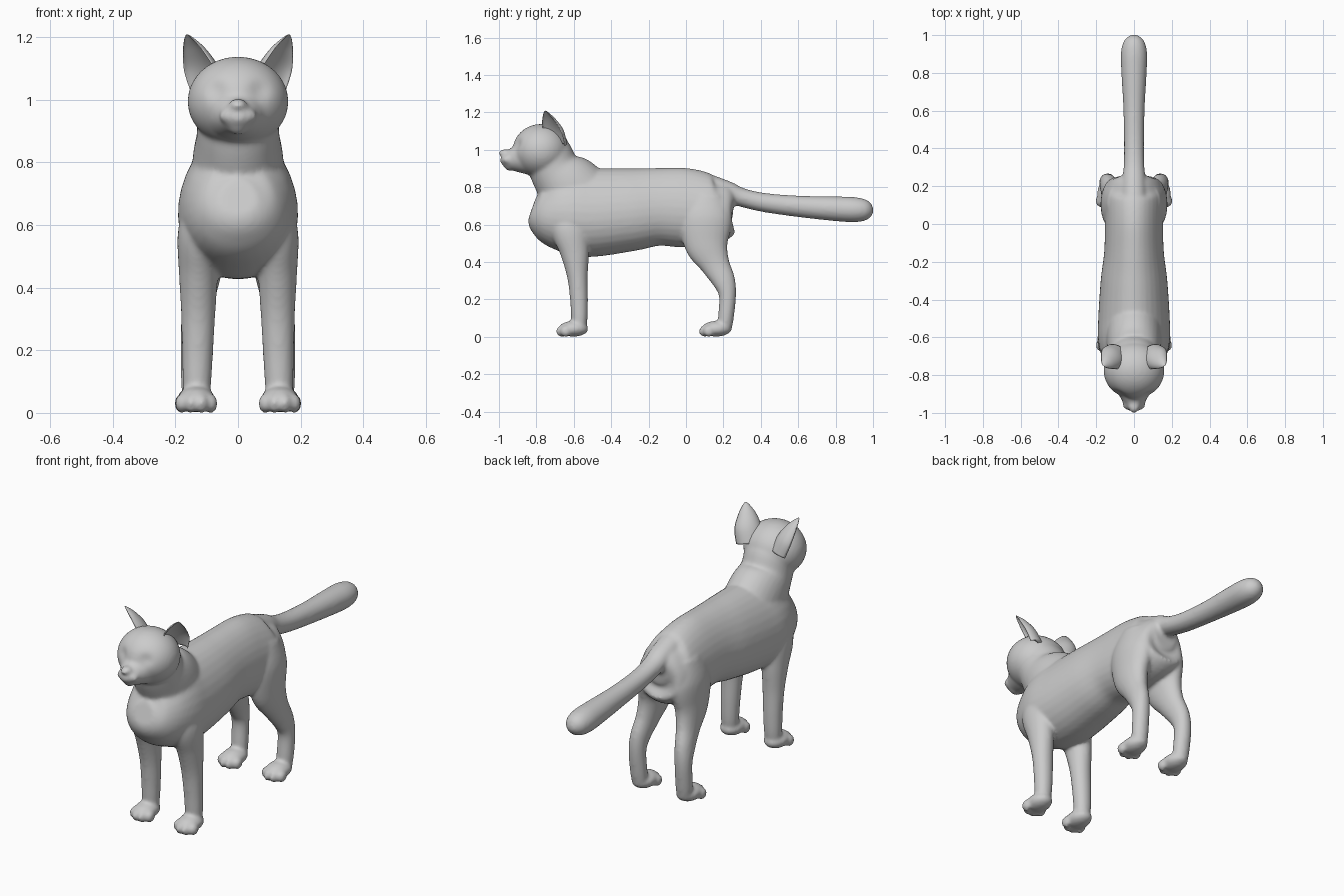
import bpy, bmesh
from math import sin, cos, pi, exp
from mathutils import Vector, Matrix

if "Cube" in bpy.data.objects:
    bpy.data.objects.remove(bpy.data.objects["Cube"])

N = 32  # points around each cross-section


def spline(rows, steps=6):
    """Smoothly interpolate rows of numbers (Catmull-Rom)."""
    out = []
    for i in range(len(rows) - 1):
        a, b = rows[max(i - 1, 0)], rows[i]
        c, d = rows[i + 1], rows[min(i + 2, len(rows) - 1)]
        for k in range(steps):
            t = k / steps
            out.append([0.5 * (2 * q + (r - p) * t + (2 * p - 5 * q + 4 * r - s) * t * t
                               + (3 * q - p - 3 * r + s) * t ** 3)
                        for p, q, r, s in zip(a, b, c, d)])
    return out + [list(rows[-1])]


def tube(bm, rows, side=(1, 0, 0), egg=0.0, cup=False):
    """Loft ellipses along a path; rows are x, y, z, half width, half depth."""
    rows = spline(rows)
    side = Vector(side).normalized()
    pts = [Vector(r[:3]) for r in rows]
    rings = []
    for i, r in enumerate(rows):
        tan = pts[min(i + 1, len(pts) - 1)] - pts[max(i - 1, 0)]
        up = side.cross(tan).normalized()
        ring = []
        for k in range(N):
            a = 2 * pi * k / N
            h = sin(a)
            w = cos(a) * (1 + egg * h)
            if cup and h > 0:      # fold the open half inward
                h *= -0.6
            ring.append(bm.verts.new(pts[i] + side * w * r[3] + up * h * r[4]))
        rings.append(ring)
    faces = [bm.faces.new(rings[0]), bm.faces.new(rings[-1][::-1])]
    for a, b in zip(rings, rings[1:]):
        for k in range(N):
            n = (k + 1) % N
            faces.append(bm.faces.new((a[k], b[k], b[n], a[n])))
    bmesh.ops.recalc_face_normals(bm, faces=faces)


def ball(bm, center, size):
    m = Matrix.Translation(center) @ Matrix.Diagonal((*size, 1))
    return bmesh.ops.create_uvsphere(bm, u_segments=48, v_segments=32, radius=1, matrix=m)["verts"]


def finish(bm, name):
    me = bpy.data.meshes.new(name)
    bm.to_mesh(me)
    bm.free()
    me.polygons.foreach_set("use_smooth", [True] * len(me.polygons))
    ob = bpy.data.objects.new(name, me)
    bpy.context.collection.objects.link(ob)
    return ob


bm = bmesh.new()

# torso, rump to chest
tube(bm, [(0, *r) for r in [
    (.255, .70, .06, .07), (.23, .70, .12, .13), (.15, .68, .153, .185),
    (0, .69, .153, .212), (-.15, .695, .157, .208), (-.3, .68, .175, .222),
    (-.5, .665, .188, .237), (-.62, .67, .188, .235), (-.72, .67, .163, .19),
    (-.79, .68, .12, .13), (-.822, .69, .06, .06)]], egg=.13)

# neck
tube(bm, [(0, -.54, .70, .15, .20), (0, -.63, .81, .145, .178),
          (0, -.70, .89, .132, .138), (0, -.735, .98, .13, .125),
          (0, -.76, 1.04, .11, .10)])

# head with shallow eye sockets
for v in ball(bm, (0, -.775, .995), (.161, .152, .143)):
    if v.co.y < -.78:
        d = (abs(v.co.x) - .07) ** 2 + (v.co.z - 1.03) ** 2
        v.co.y += .016 * exp(-d / .0008)

# muzzle, nose, lips and chin
tube(bm, [(0, -.80, .965, .135, .11), (0, -.88, .955, .095, .082),
          (0, -.94, .95, .06, .056), (0, -.972, .955, .042, .038),
          (0, -.988, .96, .02, .02)])
ball(bm, (0, -.965, .982), (.03, .036, .022))
for s in (-1, 1):
    ball(bm, (s * .027, -.953, .948), (.034, .033, .026))
ball(bm, (0, -.94, .912), (.034, .032, .024))

# tail
tube(bm, [(0, *r) for r in [
    (.12, .80, .07, .07), (.22, .775, .062, .058), (.3, .745, .055, .05),
    (.42, .718, .053, .051), (.6, .698, .056, .057), (.8, .685, .067, .066),
    (.9, .68, .07, .067), (.96, .678, .058, .056), (.99, .677, .035, .034),
    (1.002, .677, .01, .01)]])

for s in (-1, 1):
    # front leg
    tube(bm, [(s * x, *r) for x, *r in [
        (.11, -.63, .70, .05, .08), (.122, -.62, .58, .07, .10),
        (.126, -.595, .45, .063, .077), (.127, -.58, .32, .055, .055),
        (.129, -.572, .2, .05, .048), (.131, -.57, .1, .046, .044),
        (.132, -.572, .03, .04, .036)]])
    # hind leg
    tube(bm, [(s * x, *r) for x, *r in [
        (.09, .11, .76, .05, .09), (.10, .105, .64, .074, .14),
        (.108, .11, .50, .067, .12), (.12, .155, .39, .053, .08),
        (.134, .202, .30, .047, .062), (.14, .222, .22, .044, .046),
        (.138, .213, .1, .044, .042), (.135, .205, .03, .04, .036)]])
    # paws with toes
    for x, y in ((.133, -.602), (.135, .162)):
        ball(bm, (s * x, y, .043), (.06, .08, .042))
        for dx, dy in ((-.047, -.04), (-.017, -.062), (.017, -.062), (.047, -.04)):
            ball(bm, (s * x + dx, y + dy, .03), (.021, .031, .031))

body = finish(bm, "cat_body")
rm = body.modifiers.new("blend", "REMESH")
rm.mode = 'VOXEL'
rm.voxel_size = .009
rm.use_smooth_shade = True
sm = body.modifiers.new("soften", "SMOOTH")
sm.factor = .5
sm.iterations = 8

# ears: cupped cones opening forward and outward
bm = bmesh.new()
tube(bm, [(.098, -.70, 1.02, .072, .06), (.122, -.715, 1.09, .070, .055),
          (.142, -.735, 1.15, .048, .037), (.157, -.748, 1.19, .022, .017),
          (.163, -.752, 1.208, .005, .004)], side=(.7, .7, 0), cup=True)
ears = finish(bm, "ears")
ears.modifiers.new("mirror", "MIRROR")
